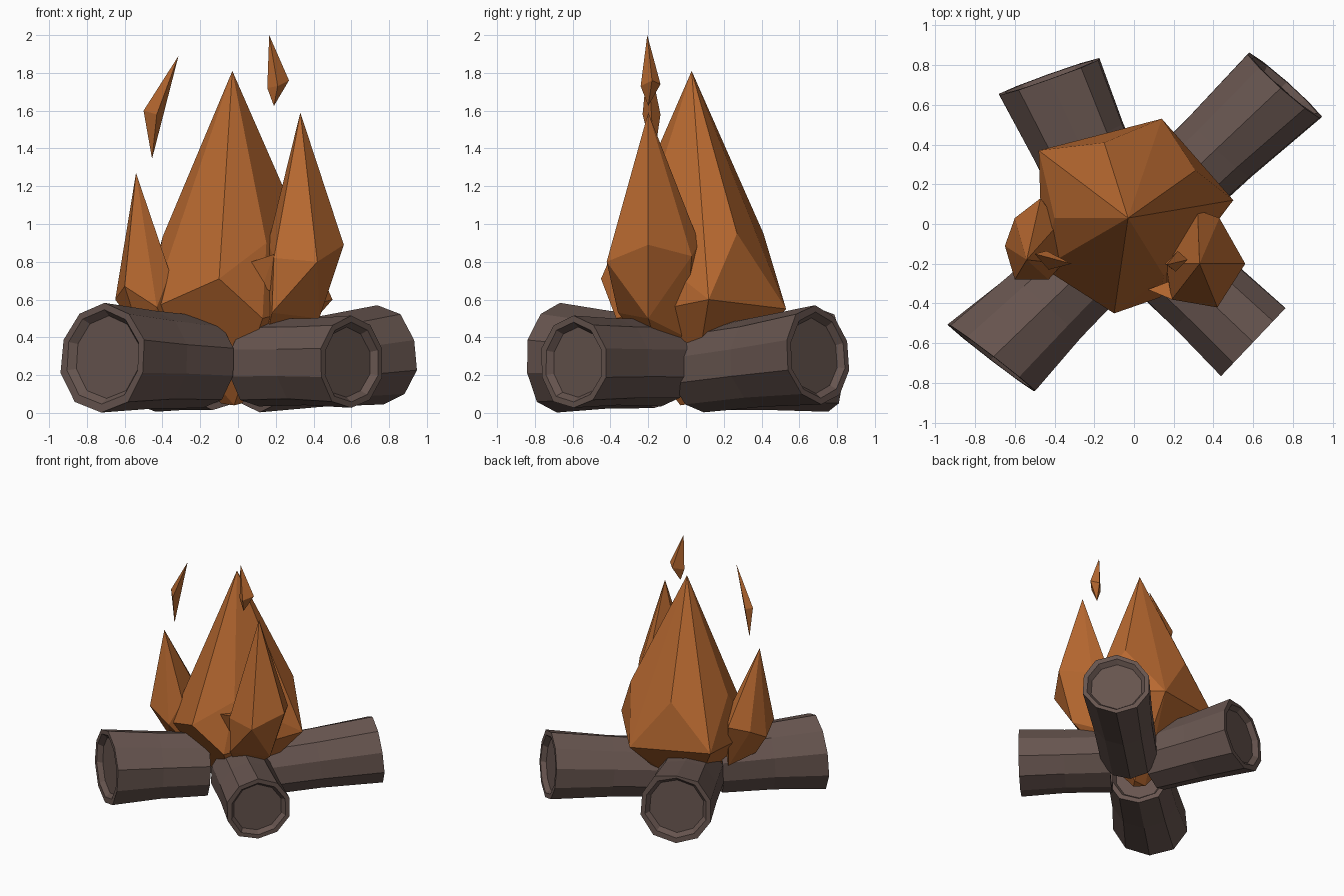
import bpy, bmesh, math, random
from mathutils import Vector

if "Cube" in bpy.data.objects:
    bpy.data.objects.remove(bpy.data.objects["Cube"])

random.seed(4)


def material(name, rgb):
    m = bpy.data.materials.new(name)
    m.diffuse_color = (*rgb, 1)
    m.use_nodes = True
    m.node_tree.nodes["Principled BSDF"].inputs["Base Color"].default_value = m.diffuse_color
    return m


BARK = material("bark", (0.135, 0.09, 0.078))
FLAME = material("flame", (0.48, 0.142, 0.03))


def finish(bm, name, mat):
    bmesh.ops.recalc_face_normals(bm, faces=bm.faces[:])
    me = bpy.data.meshes.new(name)
    bm.to_mesh(me)
    bm.free()
    me.materials.append(mat)
    ob = bpy.data.objects.new(name, me)
    bpy.context.collection.objects.link(ob)
    return ob


def log(name, outer, inner, r_out, r_in, skew=0.0, sides=10, notch=None):
    """Tapered rough log with a narrow rim and a recessed cut face at each end."""
    a, b = Vector(outer), Vector(inner)
    axis = (b - a).normalized()
    length = (b - a).length
    u = axis.cross(Vector((0, 0, 1))).normalized()
    v = u.cross(axis)
    # (distance along log, radius factor)
    stations = [(0.035, 0.76), (0.0, 0.86), (0.0, 1.0),
                (length * 0.5, 0.97),
                (length, 1.0), (length, 0.86), (length - 0.035, 0.76)]
    rough = [random.uniform(0.96, 1.03) for _ in range(sides)]
    bm = bmesh.new()
    rings = []
    for k, (d, f) in enumerate(stations):
        ring = []
        side = u + axis * skew * (1 - d / length)   # slanted saw cut
        for i in range(sides):
            t = math.tau * (i + 0.5) / sides
            r = (r_out + (r_in - r_out) * d / length) * f * rough[i]
            if 2 <= k <= 4:
                r *= random.uniform(0.98, 1.02)
            if i == notch and k in (2, 3):
                r *= 0.93
            ring.append(bm.verts.new(a + axis * d + side * (r * math.cos(t)) + v * (r * math.sin(t))))
        rings.append(ring)
    for p, q in zip(rings, rings[1:]):
        for i in range(sides):
            j = (i + 1) % sides
            bm.faces.new((p[i], p[j], q[j], q[i]))
    bm.faces.new(rings[0])
    bm.faces.new(rings[-1])
    return finish(bm, name, BARK)


def hull(name, points):
    """Faceted flame: the convex skin around a few points."""
    bm = bmesh.new()
    for p in points:
        bm.verts.new(p)
    res = bmesh.ops.convex_hull(bm, input=bm.verts[:])
    loose = [e for e in set(res["geom_interior"] + res["geom_unused"])
             if isinstance(e, bmesh.types.BMVert)]
    bmesh.ops.delete(bm, geom=loose, context="VERTS")
    return finish(bm, name, FLAME)


# Four logs lying in a cross
log("log_front_left", (-0.715, -0.675, 0.30), (-0.18, -0.16, 0.27), 0.29, 0.24, 0.15)
log("log_front_right", (0.60, -0.595, 0.265), (0.11, -0.13, 0.265), 0.25, 0.235)
log("log_back_right", (0.755, 0.70, 0.305), (0.10, 0.08, 0.225), 0.26, 0.22, 0.09)
log("log_back_left", (-0.43, 0.74, 0.29), (-0.13, 0.09, 0.255), 0.285, 0.24, -0.09, notch=2)

# Large central flame
hull("main_flame", [
    (-0.03, 0.03, 1.81),
    (-0.15, 0.41, 0.95), (-0.40, 0.03, 0.93), (-0.10, -0.45, 0.71),
    (0.15, -0.26, 0.90), (0.31, 0.27, 0.95),
    (-0.48, 0.37, 0.60), (-0.46, -0.22, 0.55), (0.13, -0.37, 0.50),
    (0.50, 0.12, 0.60), (0.14, 0.53, 0.55),
    (-0.09, 0.02, 0.05), (-0.02, -0.03, 0.04), (0.02, 0.03, 0.05)])

# Side flames
hull("right_flame", [
    (0.33, -0.20, 1.59),
    (0.56, -0.20, 0.89), (0.42, -0.42, 0.80), (0.19, -0.38, 0.82),
    (0.16, -0.20, 0.90), (0.32, 0.07, 0.90), (0.43, 0.03, 0.83),
    (0.43, -0.20, 0.50), (0.18, -0.36, 0.53), (0.25, 0.00, 0.40), (0.12, -0.12, 0.25)])
hull("right_flame_lick", [
    (0.07, -0.33, 0.80), (0.19, -0.38, 0.84), (0.13, -0.31, 0.67),
    (0.20, -0.28, 0.83), (0.24, -0.30, 0.60)])
hull("left_flame", [
    (-0.54, -0.18, 1.27),
    (-0.60, -0.28, 0.67), (-0.65, -0.11, 0.60), (-0.60, 0.03, 0.68),
    (-0.47, 0.13, 0.72), (-0.38, 0.00, 0.78), (-0.36, -0.20, 0.74), (-0.43, -0.28, 0.56),
    (-0.52, -0.16, 0.42), (-0.40, 0.02, 0.35), (-0.30, -0.10, 0.28)])

# Loose sparks above the fire
hull("left_spark", [
    (-0.315, -0.20, 1.89), (-0.455, -0.17, 1.345), (-0.50, -0.15, 1.60),
    (-0.44, -0.135, 1.58), (-0.40, -0.18, 1.58), (-0.43, -0.23, 1.58)])
hull("right_spark", [
    (0.165, -0.205, 2.0), (0.19, -0.20, 1.625), (0.27, -0.18, 1.76),
    (0.155, -0.20, 1.72), (0.21, -0.24, 1.73), (0.22, -0.135, 1.74)])
